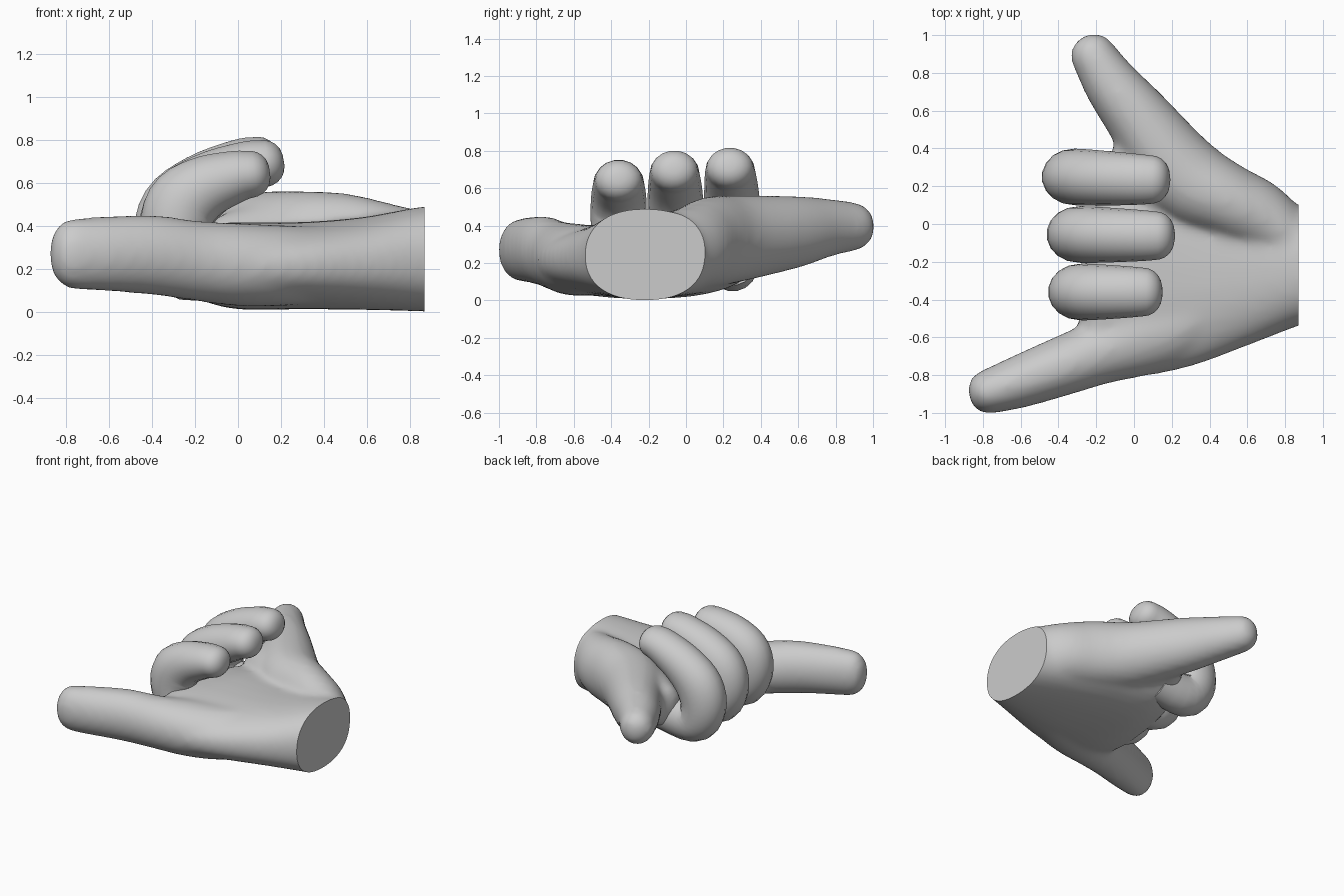
import bpy, bmesh, math
from mathutils import Vector

cube = bpy.data.objects.get("Cube")
if cube:
    bpy.data.objects.remove(cube)

grey = bpy.data.materials.new("plain_grey")
grey.use_nodes = True
colour = (0.6, 0.6, 0.6, 1)
grey.diffuse_color = colour
grey.node_tree.nodes["Principled BSDF"].inputs["Base Color"].default_value = colour


def catmull(a, b, c, d, t):
    return 0.5 * (2*b + (c - a)*t + (2*a - 5*b + 4*c - d)*t*t + (3*b - a - 3*c + d)*t**3)


def resample(rows, steps):
    """Smooth curve through rows of x, y, z, half width, half depth."""
    n = len(rows)
    out = []
    for i in range(n - 1):
        quad = [rows[max(i - 1, 0)], rows[i], rows[i + 1], rows[min(i + 2, n - 1)]]
        for s in range(steps):
            out.append([catmull(*v, s / steps) for v in zip(*quad)])
    out.append(list(rows[-1]))
    return out


def tube(name, rows, axis, tip, sides=20, steps=4, power=2.0):
    """Oval tube along a path; width runs along axis, the end is rounded by tip."""
    rows = resample(rows, steps)
    pts = [Vector(r[:3]) for r in rows]
    rings = []
    for i, r in enumerate(rows):
        t = (pts[min(i + 1, len(pts) - 1)] - pts[max(i - 1, 0)]).normalized()
        rings.append((pts[i], t, r[3], r[4]))
    p, t, w, d = rings[-1]
    for k in range(1, 6):
        a = math.radians(16 * k)
        s = math.cos(a) ** 0.8
        rings.append((p + t * tip * math.sin(a), t, w * s, d * s))
    bm = bmesh.new()
    loops = []
    for p, t, w, d in rings:
        u = (axis - t * axis.dot(t)).normalized()
        v = t.cross(u)
        loop = []
        for k in range(sides):
            a = math.tau * k / sides
            c, s = math.cos(a), math.sin(a)
            c = math.copysign(abs(c) ** (2 / power), c)
            s = math.copysign(abs(s) ** (2 / power), s)
            loop.append(bm.verts.new(p + u * w * c + v * d * s))
        loops.append(loop)
    for a, b in zip(loops, loops[1:]):
        for k in range(sides):
            j = (k + 1) % sides
            bm.faces.new((a[k], a[j], b[j], b[k]))
    bm.faces.new(loops[0][::-1])
    bm.faces.new(loops[-1])
    bmesh.ops.recalc_face_normals(bm, faces=bm.faces)
    mesh = bpy.data.meshes.new(name)
    bm.to_mesh(mesh)
    bm.free()
    mesh.materials.append(grey)
    ob = bpy.data.objects.new(name, mesh)
    bpy.context.collection.objects.link(ob)
    return ob


def select(*obs):
    bpy.ops.object.select_all(action='DESELECT')
    for ob in obs:
        ob.select_set(True)
    bpy.context.view_layer.objects.active = obs[0]


Y, Z = Vector((0, 1, 0)), Vector((0, 0, 1))

# Palm and wrist, running from the wrist to the knuckles
palm = tube("palm", [
    (1.0, -.22, .245, .29, .245), (.87, -.22, .245, .32, .245),
    (.6, -.22, .225, .425, .217), (.3, -.22, .215, .535, .203),
    (0, -.22, .215, .59, .203), (-.17, -.2, .24, .56, .175)],
    Y, .08, sides=32, power=2.3)

# Thumb with the fleshy mound at its root
across = Z.cross(Vector((-.65, .76, 0)))
thumb = tube("thumb", [
    (.9, -.12, .27, .12, .19), (.68, .03, .29, .185, .22),
    (.48, .13, .315, .2, .24), (.26, .255, .33, .225, .235),
    (.02, .565, .365, .178, .197), (-.115, .735, .388, .15, .162),
    (-.205, .875, .395, .125, .135)], across, .135)

# Skin between the thumb and the index finger
web = tube("thumb_web", [
    (.4, .1, .33, .15, .18), (.15, .24, .32, .17, .18),
    (-.05, .34, .3, .13, .16)], across, .08)

# Straight little finger
little = tube("little_finger", [
    (.4, -.45, .22, .17, .18), (.2, -.54, .215, .21, .19), (0, -.605, .22, .21, .195),
    (-.2, -.685, .238, .172, .187), (-.4, -.76, .265, .157, .187),
    (-.62, -.84, .27, .139, .176), (-.76, -.885, .27, .12, .168)],
    Y, .118)

# Blend the four into one skin and cut the wrist flat
select(palm, thumb, web, little)
bpy.ops.object.join()
palm.name = "palm_thumb_and_little_finger"
remesh = palm.modifiers.new("blend", 'REMESH')
remesh.mode = 'VOXEL'
remesh.voxel_size = 0.022
soften = palm.modifiers.new("soften", 'SMOOTH')
soften.factor = 0.5
soften.iterations = 16
for m in ("blend", "soften"):
    bpy.ops.object.modifier_apply(modifier=m)
bm = bmesh.new()
bm.from_mesh(palm.data)
cut = bmesh.ops.bisect_plane(bm, geom=bm.verts[:] + bm.edges[:] + bm.faces[:],
                             plane_co=(.87, 0, 0), plane_no=(1, 0, 0), clear_outer=True)
rim = [e for e in cut["geom_cut"] if isinstance(e, bmesh.types.BMEdge)]
bmesh.ops.contextual_create(bm, geom=rim)
bm.to_mesh(palm.data)
bm.free()

# Three curled fingers: x, z, half width, half depth, share of the extra reach
curl = [(.05, .25, .13, .14, 0), (-.2, .23, .14, .15, 0), (-.285, .35, .147, .163, 0),
        (-.263, .49, .15, .172, .15), (-.16, .577, .145, .15, .5),
        (-.02, .627, .135, .125, .9), (.05, .64, .128, .112, 1)]
parts = [palm]
# name, y at the root and the tip, reach, lift, setback, drop of the knuckle
for name, y, y_tip, reach, lift, back, drop in (
        ("ring_finger", -.36, -.36, 0, 0, 0, 0),
        ("middle_finger", -.055, -.062, .065, .05, .01, .01),
        ("index_finger", .25, .235, .04, .065, .035, .03)):
    path = [(x + reach * f - back * (1 - f), y + (y_tip - y) * f,
             z + lift * f - drop * (1 - f), w, d) for x, z, w, d, f in curl]
    parts.append(tube(name, path, Y, .1, sides=18))

select(*parts)
bpy.ops.object.shade_smooth_by_angle(angle=math.radians(40))
